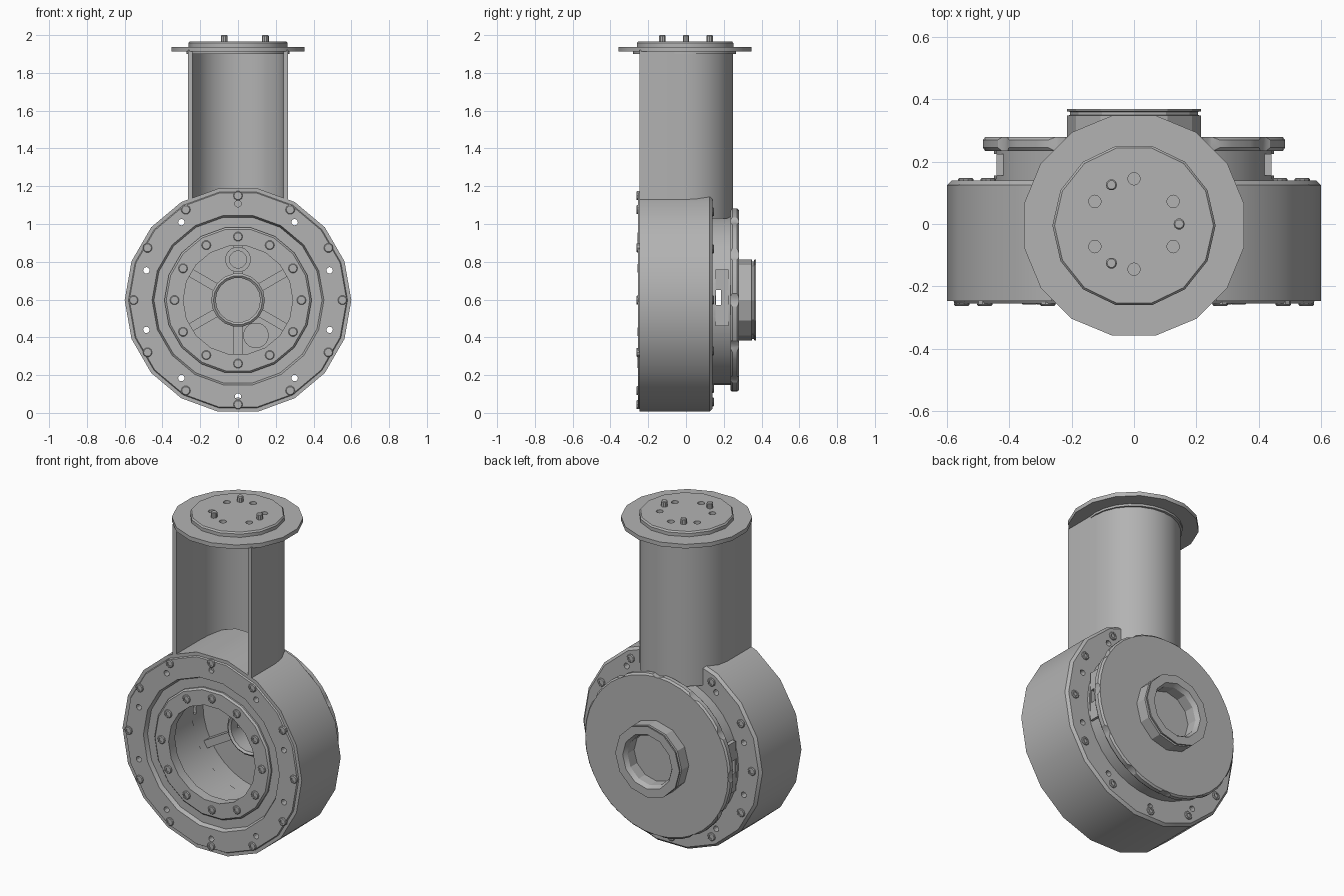
import bpy, bmesh, math
from mathutils import Matrix, Vector

if "Cube" in bpy.data.objects:
    bpy.data.objects.remove(bpy.data.objects["Cube"])

CZ = 0.597  # height of the round housing's axis

metal = bpy.data.materials.new("grey metal")
metal.diffuse_color = (0.45, 0.45, 0.45, 1)
metal.use_nodes = True
metal.node_tree.nodes["Principled BSDF"].inputs["Base Color"].default_value = metal.diffuse_color


def finish(name, bm):
    bmesh.ops.remove_doubles(bm, verts=bm.verts, dist=1e-5)
    bmesh.ops.recalc_face_normals(bm, faces=bm.faces)
    me = bpy.data.meshes.new(name)
    bm.to_mesh(me)
    bm.free()
    me.materials.append(metal)
    ob = bpy.data.objects.new(name, me)
    bpy.context.collection.objects.link(ob)
    return ob


def ring_into(bm, prof, n, centre, axis, phase=0.0):
    """Revolve a closed (radius, offset) profile round the y or z axis."""
    loops = []
    for i in range(n):
        a = phase + 2 * math.pi * i / n
        c, s = math.cos(a), math.sin(a)
        loops.append([bm.verts.new(Vector(centre) + (Vector((r * c, h, r * s)) if axis == 'Y'
                      else Vector((r * c, r * s, h)))) for r, h in prof])
    m = len(prof)
    for i in range(n):
        p, q = loops[i], loops[(i + 1) % n]
        for j in range(m):
            k = (j + 1) % m
            if prof[j][0] == 0 and prof[k][0] == 0:
                continue
            vs = [p[j], p[k], q[k], q[j]]
            if prof[j][0] == 0:
                vs = vs[:3]
                vs[0] = p[j]
            bm.faces.new(vs)
    bmesh.ops.remove_doubles(bm, verts=[v for l in loops for v in l], dist=1e-5)


def lathe(name, prof, n, centre=(0, 0, CZ), axis='Y', phase=0.0):
    bm = bmesh.new()
    ring_into(bm, prof, n, centre, axis, phase)
    return finish(name, bm)


def around(r, n, start=90):
    for i in range(n):
        a = math.radians(start + 360 * i / n)
        yield r * math.cos(a), r * math.sin(a)


def array(name, prof, n, points, axis='Y'):
    """One object holding the same turned part at many points."""
    bm = bmesh.new()
    for u, v in points:
        ring_into(bm, prof, n, (u, 0, CZ + v) if axis == 'Y' else (u, v, 0), axis)
    return finish(name, bm)


def rod(r, a, b):
    return [(0, a), (r, a), (r, b), (0, b)]


def boxes(name, specs):
    """Boxes given as (x, y, z) lower and upper corners."""
    bm = bmesh.new()
    for lo, hi in specs:
        lo, hi = Vector(lo), Vector(hi)
        bmesh.ops.create_cube(bm, size=1, matrix=Matrix.Translation((lo + hi) / 2)
                              @ Matrix.Diagonal((*(hi - lo), 1)))
    return finish(name, bm)


def cut(ob, cutter):
    mod = ob.modifiers.new("cut", 'BOOLEAN')
    mod.operation, mod.solver, mod.object = 'DIFFERENCE', 'EXACT', cutter
    bpy.context.view_layer.objects.active = ob
    bpy.ops.object.modifier_apply(modifier=mod.name)


def prism(name, pts, z0, z1):
    bm = bmesh.new()
    f = bm.faces.new([bm.verts.new((x, y, z0)) for x, y in pts])
    top = bmesh.ops.extrude_face_region(bm, geom=[f])
    bmesh.ops.translate(bm, vec=(0, 0, z1 - z0),
                        verts=[v for v in top['geom'] if isinstance(v, bmesh.types.BMVert)])
    return finish(name, bm)


# Round housing with a grooved front flange and an open middle
housing = lathe("housing", [
    (0.29, -0.25), (0.38, -0.25), (0.39, -0.24), (0.39, -0.23), (0.445, -0.23), (0.455, -0.255),
    (0.575, -0.255), (0.58, -0.247), (0.6, -0.247), (0.6, 0.125), (0.585, 0.14),
    (0.41, 0.14), (0.41, -0.19), (0.29, -0.19)], 18)
holes = array("flange_holes", rod(0.017, -0.4, 0.3), 12, around(0.51, 10))
cut(housing, holes)

# Rear cover: hollow drum with a lip, notched round the bolts
cover = lathe("rear_cover", [
    (0, 0.25), (0.41, 0.25), (0.41, 0.13), (0.45, 0.13), (0.45, 0.235),
    (0.48, 0.235), (0.488, 0.245), (0.488, 0.27), (0.478, 0.28), (0, 0.28)], 36)
notches = array("cover_notches", rod(0.075, 0.05, 0.4), 16, around(0.55, 12))
cut(cover, notches)
slots = boxes("side_slots", [((s * 0.54 - 0.1, 0.155, 0.46), (s * 0.54 + 0.1, 0.225, 0.74))
                             for s in (-1, 1)])
cut(cover, slots)
window = boxes("side_window", [((-0.7, 0.16, 0.57), (0.7, 0.185, 0.65))])
cut(cover, window)
# Latch blocks filling the ends of each side slot
boxes("slot_blocks", [((s * 0.43 - 0.012, 0.155, z), (s * 0.43 + 0.012, 0.225, z + 0.11))
                      for s in (-1, 1) for z in (0.46, 0.65)]
      + [((s * 0.43 - 0.012, 0.186, 0.57), (s * 0.43 + 0.012, 0.215, 0.65)) for s in (-1, 1)])

# Collar on the back with a closed socket
lathe("rear_collar", [
    (0, 0.282), (0.15, 0.282), (0.15, 0.345), (0.165, 0.37), (0.215, 0.37), (0.215, 0.362),
    (0.205, 0.36), (0.205, 0.35), (0.215, 0.348), (0.215, 0.27), (0, 0.27)], 12)

# Hub, spokes and bosses inside the cover
hub = lathe("inner_hub", [(0, 0.255), (0, 0.21), (0.118, 0.21), (0.118, 0.1), (0.13, 0.09),
                          (0.142, 0.1), (0.142, 0.255)], 18)
cut(hub, window)
bm = bmesh.new()
for i in range(6):
    bmesh.ops.create_cube(bm, size=1, matrix=Matrix.Translation((0, 0, CZ))
                          @ Matrix.Rotation(math.radians(30 + 60 * i), 4, 'Y')
                          @ Matrix.Translation((0.27, 0.225, 0))
                          @ Matrix.Diagonal((0.28, 0.06, 0.045, 1)))
finish("inner_spokes", bm)
lathe("upper_boss", [(0, 0.255), (0, 0.19), (0.045, 0.19), (0.045, 0.17), (0.068, 0.17),
                     (0.068, 0.255)], 18, (0, 0, CZ + 0.215))
lathe("lower_boss", rod(0.068, 0.242, 0.255), 18, (0.095, 0, 0.41))

# Socket-head bolts on the flanges
def bolt(face, d):
    return [(0, face - 0.01 * d), (0, face + 0.002 * d), (0.013, face + 0.002 * d),
            (0.013, face + 0.008 * d), (0.021, face + 0.008 * d), (0.025, face + 0.004 * d),
            (0.025, face - 0.01 * d)]

array("outer_front_bolts", bolt(-0.255, -1), 10, around(0.553, 12))
array("inner_front_bolts", bolt(-0.25, -1), 10, around(0.336, 12))
array("rear_bolts", bolt(0.14, 1), 10, [p for p in around(0.54, 12) if p[1] < 0.5])

# Neck: U-shaped channel, open at the front, on a solid foot
def u_arc(r, n=12):
    return [(r * math.cos(math.pi * i / n), -0.015 + r * math.sin(math.pi * i / n))
            for i in range(n + 1)]

outer = [(0.265, -0.247)] + u_arc(0.265) + [(-0.265, -0.247)]
inner = [(-0.24, -0.247)] + u_arc(0.24)[::-1] + [(0.24, -0.247)]
prism("neck", outer + inner, 1.06, 1.92)
foot = [(0.262, -0.23)] + u_arc(0.264) + [(-0.262, -0.23)]
prism("neck_foot", foot, 1.03, 1.13)

# Top flange and cap with holes and pins
lathe("top_flange", rod(0.36, 1.913, 1.938), 16, (0, -0.005, 0), 'Z', math.pi / 16)
lathe("neck_rim", rod(0.272, 1.9, 1.92), 24, (0, -0.008, 0), 'Z')
cap = lathe("top_cap", [(0, 1.93), (0.262, 1.93), (0.262, 1.958), (0.255, 1.967), (0, 1.967)],
            14, (0, -0.005, 0), 'Z')
cap_holes = array("cap_holes", rod(0.02, 1.945, 2.1), 12, around(0.145, 6, 30), 'Z')
cut(cap, cap_holes)
array("cap_pins", [(0, 1.95), (0.018, 1.95), (0.018, 1.995), (0.014, 2.0), (0, 2.0)], 10,
      around(0.145, 3, 0), 'Z')

# Remove the cutters, then smooth the curved sides
for ob in (holes, notches, slots, window, cap_holes):
    bpy.data.objects.remove(ob)
for ob in bpy.context.scene.objects:
    ob.select_set(True)
bpy.context.view_layer.objects.active = housing
bpy.ops.object.shade_smooth_by_angle(angle=math.radians(28))
